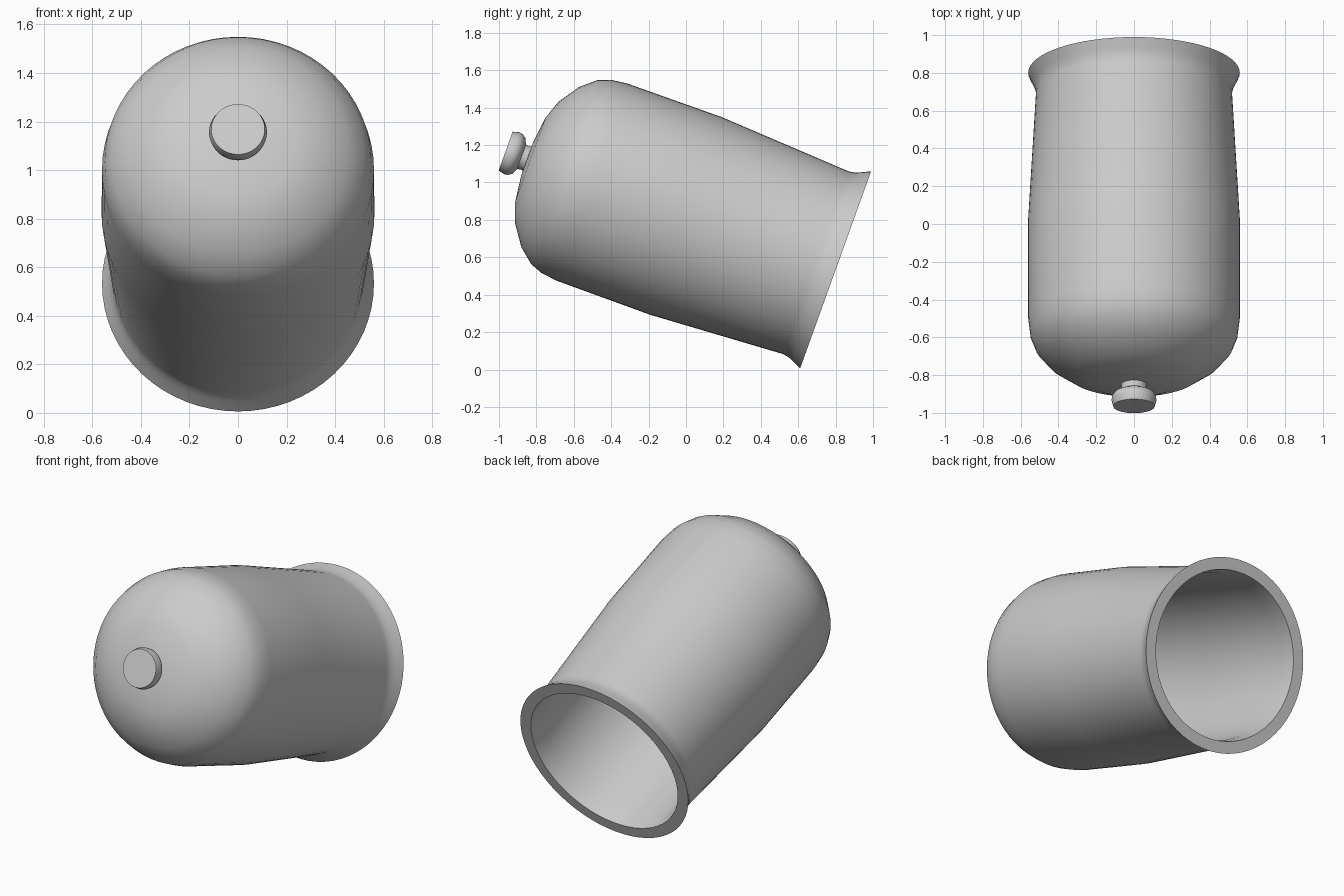
import bpy, bmesh, math
from mathutils import Matrix, Vector

if "Cube" in bpy.data.objects:
    bpy.data.objects.remove(bpy.data.objects["Cube"])

SEG = 64
TILT = math.radians(19.8)
# local z runs from the open mouth to the knob, tipped towards -y
PLACE = Matrix.Translation((0, 0.80, 0.533)) @ Matrix.Rotation(math.pi / 2 - TILT, 4, 'X')

grey = bpy.data.materials.new("plain grey")
grey.diffuse_color = (0.6, 0.6, 0.6, 1)
grey.use_nodes = True
grey.node_tree.nodes["Principled BSDF"].inputs["Base Color"].default_value = grey.diffuse_color


def lathe(name, profile, angle=35):
    """Spin (radius, height) points about the tilted axis."""
    bm = bmesh.new()
    verts = [bm.verts.new((r, 0, h)) for r, h in profile]
    edges = [bm.edges.new(p) for p in zip(verts, verts[1:])]
    bmesh.ops.spin(bm, geom=verts + edges, cent=(0, 0, 0), axis=(0, 0, 1),
                   angle=2 * math.pi, steps=SEG)
    bmesh.ops.remove_doubles(bm, verts=bm.verts, dist=1e-5)
    bmesh.ops.recalc_face_normals(bm, faces=bm.faces)
    bm.transform(PLACE)
    me = bpy.data.meshes.new(name)
    bm.to_mesh(me)
    bm.free()
    me.materials.append(grey)
    ob = bpy.data.objects.new(name, me)
    bpy.context.collection.objects.link(ob)
    bpy.ops.object.select_all(action='DESELECT')
    ob.select_set(True)
    bpy.context.view_layer.objects.active = ob
    bpy.ops.object.shade_smooth_by_angle(angle=math.radians(angle))
    return ob


# bell-shaped shell: outside from the crown to the lip, then the hollow inside
outer = [(0, 1.755), (0.10, 1.752), (0.24, 1.735), (0.345, 1.698), (0.455, 1.622),
         (0.522, 1.543), (0.549, 1.474), (0.56, 1.385), (0.562, 0.85), (0.519, 0.113),
         (0.524, 0.08), (0.536, 0.05), (0.56, 0)]
inner = [(0.49, 0), (0.478, 0.10), (0.505, 0.85), (0.503, 1.37), (0.492, 1.44),
         (0.465, 1.505), (0.40, 1.58), (0.30, 1.645), (0.18, 1.685), (0, 1.70)]
lathe("bell_shell", outer + inner)

# knob on the crown
lathe("crown_knob", [(0, 1.72), (0.075, 1.72), (0.066, 1.765), (0.07, 1.785), (0.102, 1.80),
                     (0.116, 1.82), (0.119, 1.84), (0.11, 1.875), (0, 1.875)], 50)
